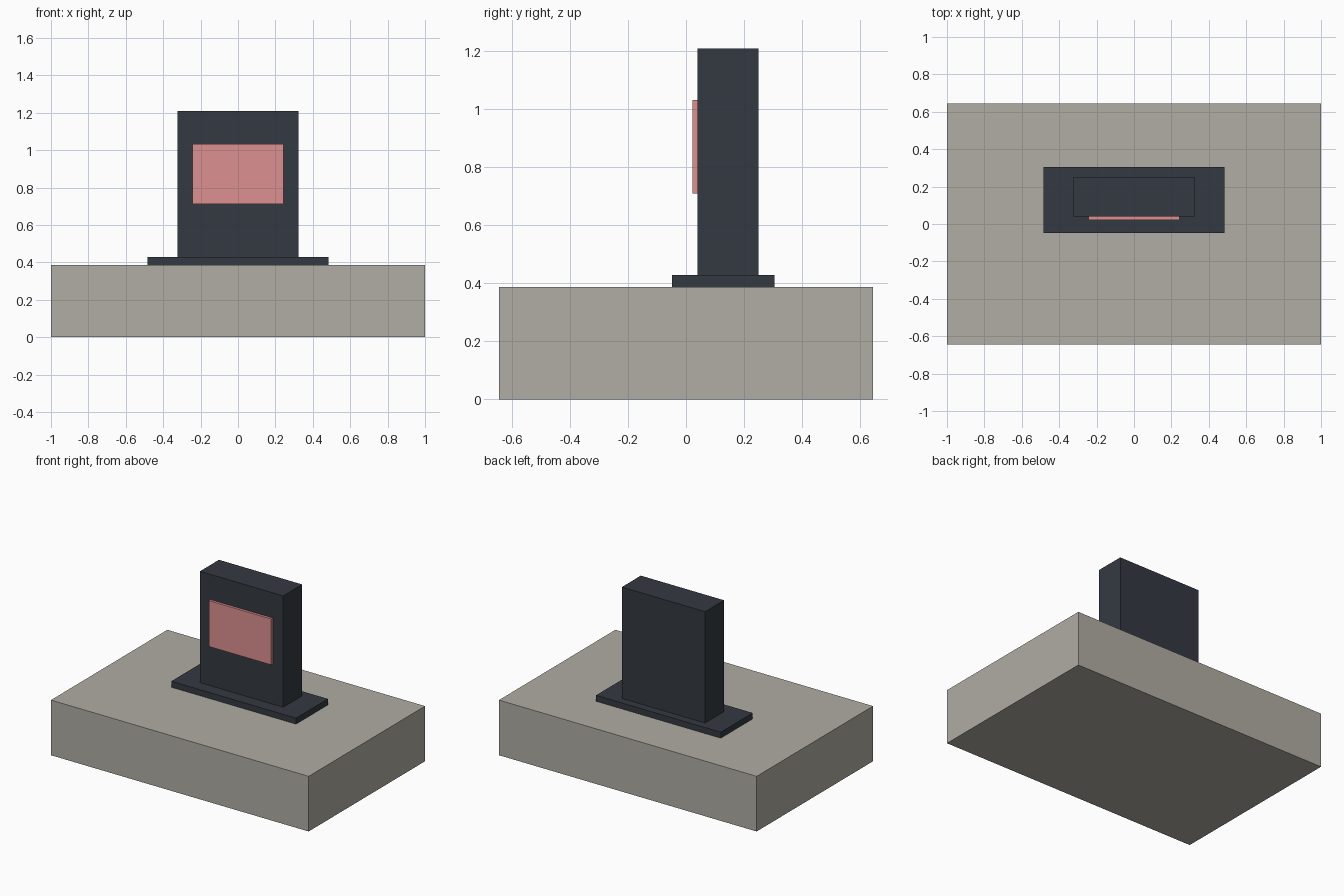
import bpy
import bmesh
from mathutils import Vector

if "Cube" in bpy.data.objects:
    bpy.data.objects.remove(bpy.data.objects["Cube"])


def material(name, rgb):
    m = bpy.data.materials.new(name)
    m.diffuse_color = (*rgb, 1.0)
    m.use_nodes = True
    m.node_tree.nodes["Principled BSDF"].inputs["Base Color"].default_value = m.diffuse_color
    return m


def box(name, lo, hi, mat):
    """Axis-aligned box between two opposite corners."""
    lo, hi = Vector(lo), Vector(hi)
    bm = bmesh.new()
    bmesh.ops.create_cube(bm, size=1.0)
    bmesh.ops.scale(bm, vec=hi - lo, verts=bm.verts)
    mesh = bpy.data.meshes.new(name)
    bm.to_mesh(mesh)
    bm.free()
    mesh.materials.append(mat)
    obj = bpy.data.objects.new(name, mesh)
    obj.location = (lo + hi) / 2
    bpy.context.collection.objects.link(obj)
    return obj


stone = material("warm_grey", (0.434, 0.418, 0.371))
dark = material("dark_slate", (0.034, 0.042, 0.054))
pink = material("soft_red", (0.716, 0.279, 0.279))

# Heavy block the terminal stands on
box("base_block", (-1, -0.645, 0), (1, 0.645, 0.387), stone)
# Thin foot plate
box("foot_plate", (-0.484, -0.048, 0.387), (0.484, 0.306, 0.429), dark)
# Upright slab
box("upright_body", (-0.323, 0.04, 0.429), (0.323, 0.25, 1.21), dark)
# Raised panel on the front face
box("front_screen", (-0.242, 0.022, 0.711), (0.242, 0.04, 1.033), pink)
